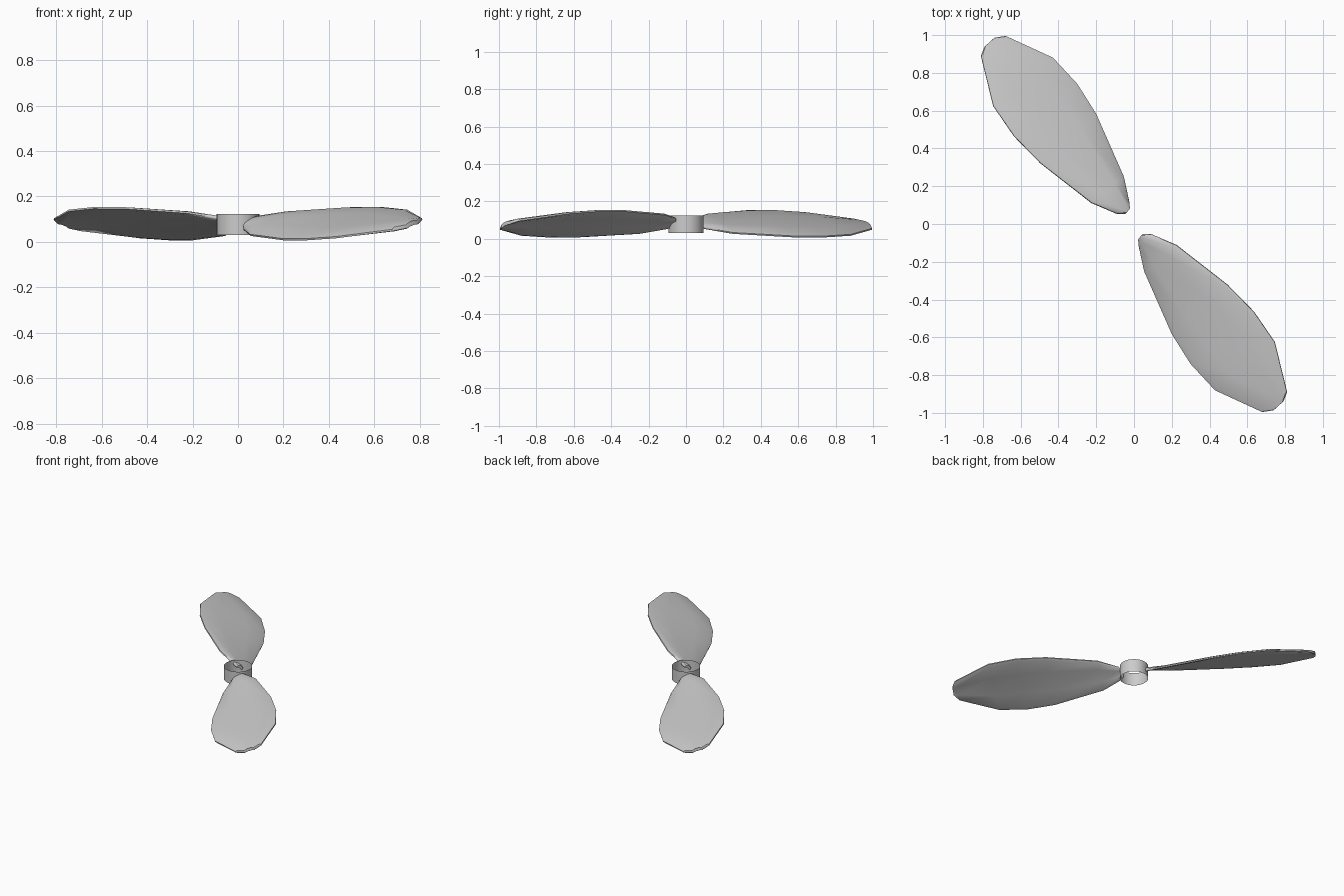
import bpy, bmesh
from math import pi, radians
from mathutils import Vector, Matrix

cube = bpy.data.objects.get("Cube")
if cube:
    bpy.data.objects.remove(cube)

grey = bpy.data.materials.new("light_grey")
grey.use_nodes = True
colour = (0.6, 0.6, 0.6, 1)
grey.diffuse_color = colour
grey.node_tree.nodes["Principled BSDF"].inputs["Base Color"].default_value = colour

# Blade stations from root to tip: low edge, high edge
LOW = [(.025, -.08, .065), (.025, -.11, .055), (.055, -.25, .03), (.2, -.58, .011), (.3, -.74, .011),
       (.43, -.88, .02), (.68, -.995, .052), (.74, -.985, .065)]
HIGH = [(.045, -.055, .085), (.09, -.055, .108), (.225, -.112, .13), (.495, -.322, .149), (.635, -.465, .15),
        (.745, -.625, .138), (.81, -.89, .1), (.79, -.94, .085)]
# Section across the chord: fraction, half thickness
SECTION = [(0, .004), (.05, .009), (.3, .010), (.7, .010), (.95, .009), (1, .004)]
CAMBER = .008


def finish(name, bm):
    bmesh.ops.recalc_face_normals(bm, faces=bm.faces[:])
    mesh = bpy.data.meshes.new(name)
    bm.to_mesh(mesh)
    bm.free()
    obj = bpy.data.objects.new(name, mesh)
    bpy.context.collection.objects.link(obj)
    mesh.materials.append(grey)
    bpy.ops.object.select_all(action='DESELECT')
    obj.select_set(True)
    bpy.context.view_layer.objects.active = obj
    bpy.ops.object.shade_smooth_by_angle(angle=radians(40))
    return obj


def make_blade(name, turn):
    bm = bmesh.new()
    axis = Vector((.63, -.77, 0))
    rings = []
    for low, high in zip(LOW, HIGH):
        a, b = Vector(low), Vector(high)
        normal = axis.cross(b - a).normalized()
        if normal.z < 0:
            normal.negate()
        top, under = [], []
        for t, half in SECTION:
            p = a.lerp(b, t) + normal * CAMBER * 4 * t * (1 - t)
            top.append(bm.verts.new(p + normal * half))
            under.append(bm.verts.new(p - normal * half))
        rings.append(top + under[::-1])
    for r, s in zip(rings, rings[1:]):
        for i in range(len(r)):
            j = (i + 1) % len(r)
            bm.faces.new((r[i], r[j], s[j], s[i]))
    bm.faces.new(rings[0])
    bm.faces.new(rings[-1])
    bmesh.ops.transform(bm, matrix=Matrix.Rotation(turn, 4, 'Z'), verts=bm.verts[:])
    return finish(name, bm)


make_blade("front_blade", 0)
make_blade("back_blade", pi)

# Open hub sleeve between the blades
bm = bmesh.new()
bmesh.ops.create_cone(bm, cap_ends=False, segments=32, radius1=.094, radius2=.094, depth=.094,
                      matrix=Matrix.Translation((0, 0, .077)))
finish("hub_sleeve", bm)
